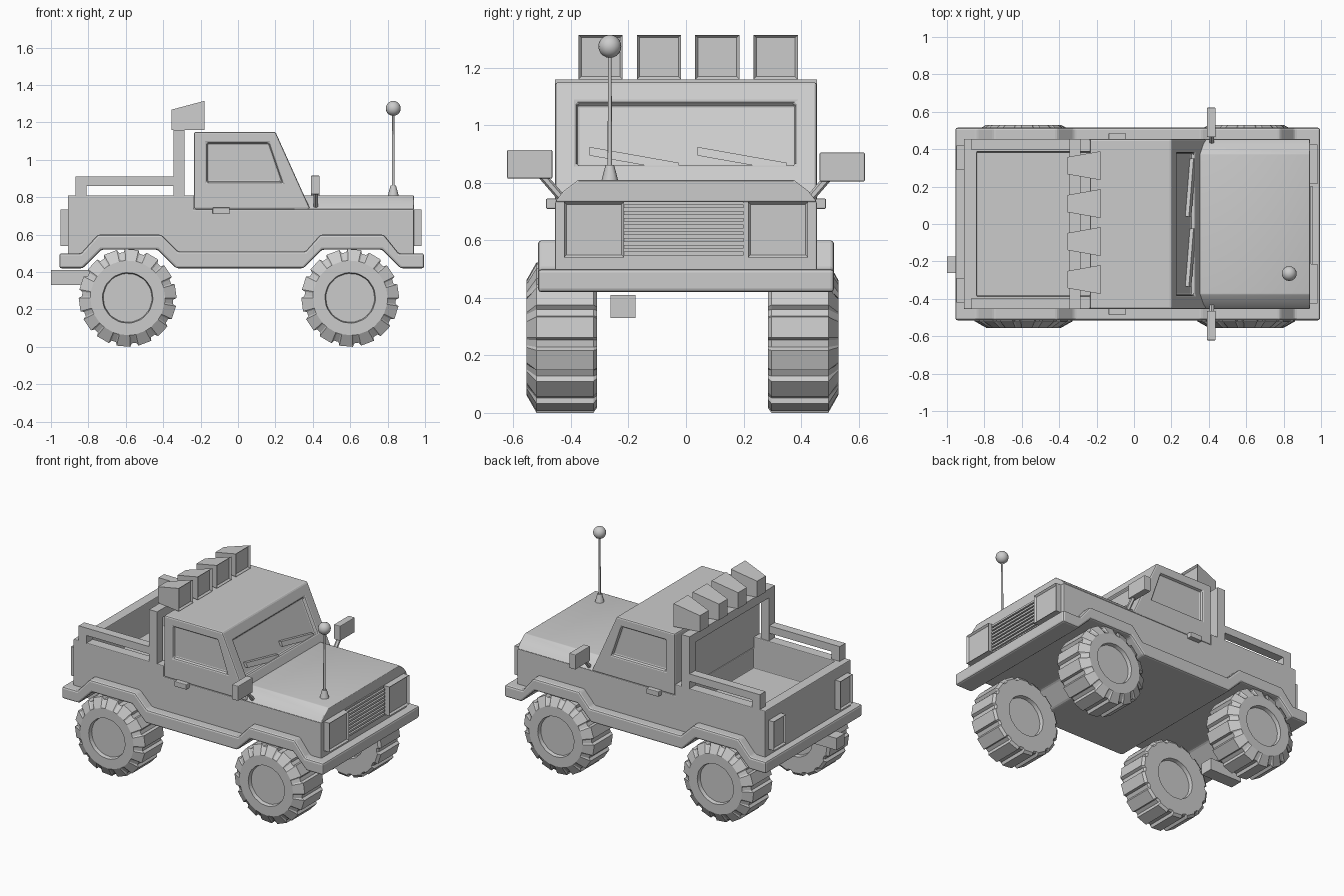
import bpy, bmesh, math
from mathutils import Vector

if "Cube" in bpy.data.objects:
    bpy.data.objects.remove(bpy.data.objects["Cube"])


def finish(name, bm, bevel=0, smooth=None):
    bmesh.ops.recalc_face_normals(bm, faces=bm.faces)
    me = bpy.data.meshes.new(name)
    bm.to_mesh(me)
    bm.free()
    ob = bpy.data.objects.new(name, me)
    bpy.context.collection.objects.link(ob)
    bpy.ops.object.select_all(action='DESELECT')
    bpy.context.view_layer.objects.active = ob
    ob.select_set(True)
    if bevel:
        m = ob.modifiers.new("soft_edges", 'BEVEL')
        m.width, m.segments, m.limit_method = bevel, 2, 'ANGLE'
    if smooth:
        bpy.ops.object.shade_smooth_by_angle(angle=math.radians(smooth))
    return ob


def extrude(name, pts, a, b, axis='y', **kw):
    """Profile in xz (axis y) or yz (axis x), swept from a to b."""
    bm = bmesh.new()
    put = (lambda p, t: (p[0], t, p[1])) if axis == 'y' else (lambda p, t: (t, p[0], p[1]))
    lo = [bm.verts.new(put(p, a)) for p in pts]
    hi = [bm.verts.new(put(p, b)) for p in pts]
    bm.faces.new(lo)
    bm.faces.new(hi)
    for i in range(len(pts)):
        j = (i + 1) % len(pts)
        bm.faces.new((lo[i], lo[j], hi[j], hi[i]))
    return finish(name, bm, **kw)


def box(name, x, y, z, lens=0, taper=None, **kw):
    """Box from ranges; lens=+1/-1 insets the x-facing side; taper reshapes the back."""
    bm = bmesh.new()
    bmesh.ops.create_cube(bm, size=1)
    for v in bm.verts:
        back = v.co.x < 0
        v.co = [r[0] + (c + .5) * (r[1] - r[0]) for r, c in zip((x, y, z), v.co)]
        if taper and back:
            mid = sum(y) / 2
            v.co.y = mid + (v.co.y - mid) * taper[0]
            v.co.z = z[0] + (v.co.z - z[0]) * taper[1]
    if lens:
        bm.normal_update()
        f = [f for f in bm.faces if f.normal.x * lens > .9]
        bmesh.ops.inset_region(bm, faces=f, thickness=.014)
        bmesh.ops.translate(bm, verts=f[0].verts, vec=(-.012 * lens, 0, 0))
    return finish(name, bm, **kw)


def rod(name, p, q, r1, r2, sides=8):
    p, q = Vector(p), Vector(q)
    bm = bmesh.new()
    bmesh.ops.create_cone(bm, cap_ends=True, segments=sides, radius1=r1, radius2=r2,
                          depth=(q - p).length)
    rot = (q - p).to_track_quat('Z', 'Y')
    for v in bm.verts:
        v.co = rot @ v.co + (p + q) / 2
    return finish(name, bm, smooth=50)


def cut(ob, cutter):
    bpy.context.view_layer.objects.active = ob
    m = ob.modifiers.new("cut", 'BOOLEAN')
    m.operation, m.object, m.solver = 'DIFFERENCE', cutter, 'EXACT'
    bpy.ops.object.modifier_move_to_index(modifier="cut", index=0)
    bpy.ops.object.modifier_apply(modifier="cut")
    bpy.data.objects.remove(cutter)


# lower body with open bed
arch = [(-.83, .44), (-.73, .54), (-.43, .54), (-.33, .44),
        (.35, .44), (.45, .54), (.77, .54), (.87, .44)]
body = extrude("body", [(-.91, .44)] + arch + [(.94, .44), (.94, .735), (-.235, .735),
               (-.235, .81), (-.91, .81)], -.455, .455, bevel=.005)
cut(body, box("bed_cutter", (-.84, -.235), (-.385, .385), (.6, 1)))

# bumper and fender trim band
low = [(-.83, .42), (-.73, .52), (-.43, .52), (-.33, .42),
       (.35, .42), (.45, .52), (.77, .52), (.87, .42)]
high = [(.86, .5), (.78, .6), (.44, .6), (.36, .51), (-.32, .51), (-.41, .6), (-.75, .6), (-.84, .5)]
extrude("trim_band", [(-.955, .42)] + low + [(.995, .42), (.995, .5)] + high + [(-.955, .5)],
        -.515, .515, bevel=.012)

# hood with sloping shoulders
half = [(.455, .735), (.425, .772), (.375, .81)]
extrude("hood", half + [(-y, z) for y, z in reversed(half)], .3, .94, 'x', smooth=50, bevel=.004)

# cab with recessed windows
cab = extrude("cab", [(-.235, .735), (-.235, 1.15), (.2, 1.15), (.387, .735)], -.455, .455, bevel=.01)
nx, nz = .911, .411
pane = [(.2316, 1.08), (.3286, .865)]
screen = [(x + nx * .03, z + nz * .03) for x, z in pane] + \
         [(x - nx * .025, z - nz * .025) for x, z in reversed(pane)]
cut(cab, extrude("windscreen_cutter", screen, -.38, .38))
side = [(-.165, .88), (-.165, 1.09), (.165, 1.09), (.237, .88)]
for s in (-1, 1):
    cut(cab, extrude("window_cutter", side, s * .435, s * .5))

# wipers lying on the glass
for y in (-.335, .04):
    bm = bmesh.new()
    bmesh.ops.create_cube(bm, size=1)
    for v in bm.verts:
        t = v.co.y + .5
        z = .91 - .055 * t + v.co.z * .03
        x = .2 + (1.15 - z) * .451 - .018 + v.co.x * .02
        v.co = (x, y + .31 * t, z)
    finish("wiper", bm)

# grille and slats
box("grille", (.93, .945), (-.225, .2), (.54, .735))
for i in range(8):
    z = .548 + i * .0235
    box("grille_slat", (.94, .958), (-.222, .2), (z, z + .013))

# parts repeated on both sides
for s in (-1, 1):
    def span(a, b):
        return tuple(sorted((s * a, s * b)))
    box("headlight", (.93, .98), span(.215, .425), (.54, .735), lens=1)
    box("tail_light", (-.95, -.9), span(.29, .42), (.54, .735), lens=-1)
    box("door_handle", (-.135, -.045), span(.45, .487), (.71, .745), bevel=.004)
    box("bed_rail", (-.87, -.34), span(.395, .455), (.86, .91))
    box("rail_post", (-.87, -.81), span(.395, .455), (.8, .86))
    box("roll_bar_post", (-.345, -.285), span(.39, .455), (.8, 1.16))
    dz = -.005 * s
    box("mirror", (.39, .437), span(.465, .622), (.81 + dz, .91 + dz), bevel=.004)
    rod("mirror_stem", (.415, s * .435, .75), (.415, s * .5, .825), .014, .014, 6)

# roll bar and roof lamps
box("roll_bar_top", (-.345, -.285), (-.39, .39), (1.1, 1.16))
for i in range(4):
    y = -.297 + i * .203
    box("roof_lamp", (-.355, -.18), (y - .077, y + .077), (1.16, 1.315), lens=1, taper=(.6, .7))

# antenna
rod("antenna_base", (.83, -.265, .805), (.83, -.265, .862), .03, .015)
rod("antenna_mast", (.83, -.265, .85), (.83, -.265, 1.25), .008, .006)
bm = bmesh.new()
bmesh.ops.create_uvsphere(bm, u_segments=16, v_segments=10, radius=.04)
bmesh.ops.translate(bm, verts=bm.verts, vec=(.83, -.265, 1.275))
finish("antenna_ball", bm, smooth=60)

# exhaust
box("exhaust", (-1, -.76), (-.263, -.175), (.33, .41))


def wheel(name, x, y, s):
    lugs, h = 14, .1225
    # offset along axle, radius, groove depth
    rings = [(h - .025, .13, 0), (h, .135, 0), (h, .2, 0), (h - .035, .262, .018),
             (-h + .012, .262, .018), (-h, .245, .01), (-h, .135, 0), (-h + .025, .13, 0)]
    bm = bmesh.new()
    loops = []
    for o, r, g in rings:
        loop = []
        for i in range(lugs):
            for f, d in ((0, 0), (.62, 0), (.7, 1), (.92, 1)):
                a = math.tau * (i + f) / lugs
                q = r - g * d
                loop.append(bm.verts.new((x + q * math.cos(a), y + s * o, .262 + q * math.sin(a))))
        loops.append(loop)
    n = lugs * 4
    for a, b in zip(loops, loops[1:]):
        for i in range(n):
            j = (i + 1) % n
            bm.faces.new((a[i], a[j], b[j], b[i]))
    bm.faces.new(loops[0])
    bm.faces.new(loops[-1])
    finish(name, bm, smooth=15)


# wheels
for x, end in ((-.59, "rear"), (.6, "front")):
    wheel(end + "_wheel_near", x, -.4325, -1)
    wheel(end + "_wheel_far", x, .4075, 1)
